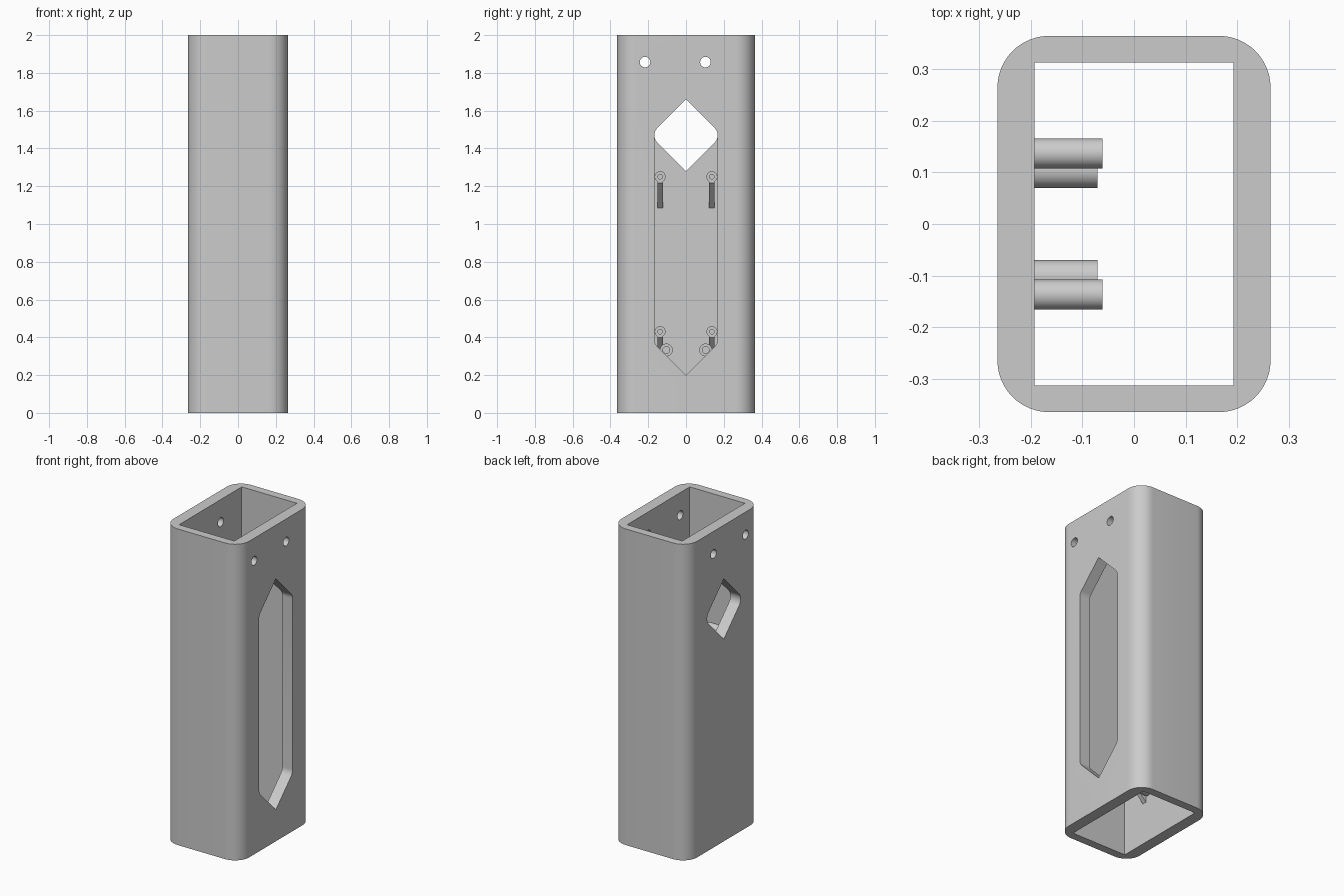
import bpy, bmesh
from math import sin, cos, pi, radians
from mathutils import Vector

if "Cube" in bpy.data.objects:
    bpy.data.objects.remove(bpy.data.objects["Cube"])

grey = bpy.data.materials.new("plain_grey")
grey.use_nodes = True
grey.diffuse_color = (0.6, 0.6, 0.6, 1)
grey.node_tree.nodes["Principled BSDF"].inputs["Base Color"].default_value = (0.6, 0.6, 0.6, 1)

HX, HY, HEIGHT = 0.265, 0.365, 2.0      # outer half sizes
IX, IY = 0.193, 0.313                   # cavity half sizes


def finish(bm, name):
    bmesh.ops.recalc_face_normals(bm, faces=bm.faces)
    mesh = bpy.data.meshes.new(name)
    bm.to_mesh(mesh)
    bm.free()
    obj = bpy.data.objects.new(name, mesh)
    bpy.context.collection.objects.link(obj)
    mesh.materials.append(grey)
    return obj


def prism(name, points, offset):
    """Extrude a closed outline of 3D points along an offset."""
    bm = bmesh.new()
    face = bm.faces.new([bm.verts.new(p) for p in points])
    new = bmesh.ops.extrude_face_region(bm, geom=[face])["geom"]
    bmesh.ops.translate(bm, vec=Vector(offset),
                        verts=[v for v in new if isinstance(v, bmesh.types.BMVert)])
    return finish(bm, name)


def arc(cx, cy, r, start, end, steps):
    angles = [radians(start + (end - start) * i / steps) for i in range(steps + 1)]
    return [(cx + r * cos(a), cy + r * sin(a)) for a in angles]


def smooth(obj):
    bpy.ops.object.select_all(action='DESELECT')
    obj.select_set(True)
    bpy.context.view_layer.objects.active = obj
    bpy.ops.object.shade_smooth_by_angle(angle=radians(30))


def cut(obj, cutter):
    bpy.context.view_layer.objects.active = obj
    mod = obj.modifiers.new("cut", 'BOOLEAN')
    mod.operation, mod.solver, mod.object = 'DIFFERENCE', 'EXACT', cutter
    bpy.ops.object.modifier_apply(modifier=mod.name)
    bpy.data.objects.remove(cutter)


def window(low, high):
    """Pointed opening with rounded shoulders, as (y, z) points."""
    r, tip = 0.055, 0.19
    cy = tip - r * 2 ** 0.5
    return ([(0, low - tip)] + arc(cy, low, r, -45, 0, 6) + arc(cy, high, r, 0, 45, 6)[low == high:]
            + [(0, high + tip)] + arc(-cy, high, r, 135, 180, 6)
            + arc(-cy, low, r, 180, 225, 6)[low == high:])


# Rounded rectangular tube
R = 0.1
outline = []
for sx, sy, a in ((1, 1, 0), (-1, 1, 90), (-1, -1, 180), (1, -1, 270)):
    outline += arc(sx * (HX - R), sy * (HY - R), R, a, a + 90, 12)
body = prism("tube_body", [(x, y, 0) for x, y in outline], (0, 0, HEIGHT))
cavity = [(-IX, -IY, -0.1), (IX, -IY, -0.1), (IX, IY, -0.1), (-IX, IY, -0.1)]
cut(body, prism("cavity_cutter", cavity, (0, 0, HEIGHT + 0.2)))

# Long window on the left wall, diamond window on the right wall
cut(body, prism("long_window_cutter", [(0.1, y, z) for y, z in window(0.39, 1.47)], (0.3, 0, 0)))
cut(body, prism("diamond_cutter", [(-0.4, y, z) for y, z in window(1.47, 1.47)], (0.3, 0, 0)))

# Pin holes through both walls
for y in (-0.217, 0.103):
    hole = arc(y, 1.857, 0.028, 0, 345, 23)
    cut(body, prism("pin_hole_cutter", [(-0.4, a, b) for a, b in hole], (0.8, 0, 0)))
smooth(body)


def post(name, y, z, radius, bore, tip):
    """Hollow screw post standing on the inside of the right wall."""
    bm = bmesh.new()
    n, base = 32, -IX - 0.002
    rings = []
    for r, x in ((radius, base), (radius, tip), (bore, tip), (bore, base + 0.01)):
        rings.append([bm.verts.new((x, y + r * cos(2 * pi * i / n), z + r * sin(2 * pi * i / n)))
                      for i in range(n)])
    for a, b in zip(rings, rings[1:]):
        for i in range(n):
            j = (i + 1) % n
            bm.faces.new((a[i], a[j], b[j], b[i]))
    bm.faces.new(rings[0])
    bm.faces.new(rings[-1])
    smooth(finish(bm, name))


# Screw posts with sloping support ribs, mirrored front to back
for side, s in (("front", -1), ("back", 1)):
    for level, z in (("upper", 1.25), ("lower", 0.43)):
        y = s * 0.137
        post(f"{level}_{side}_post", y, z, 0.029, 0.012, -0.061)
        rib = [(-0.063, z - 0.026), (-0.063, z - 0.032), (-IX - 0.002, z - 0.168), (-IX - 0.002, z - 0.026)]
        prism(f"{level}_{side}_rib", [(x, y - 0.014, h) for x, h in rib], (0, 0.028, 0))
    post(f"{side}_guide_post", s * 0.104, 0.333, 0.034, 0.018, -0.071)
